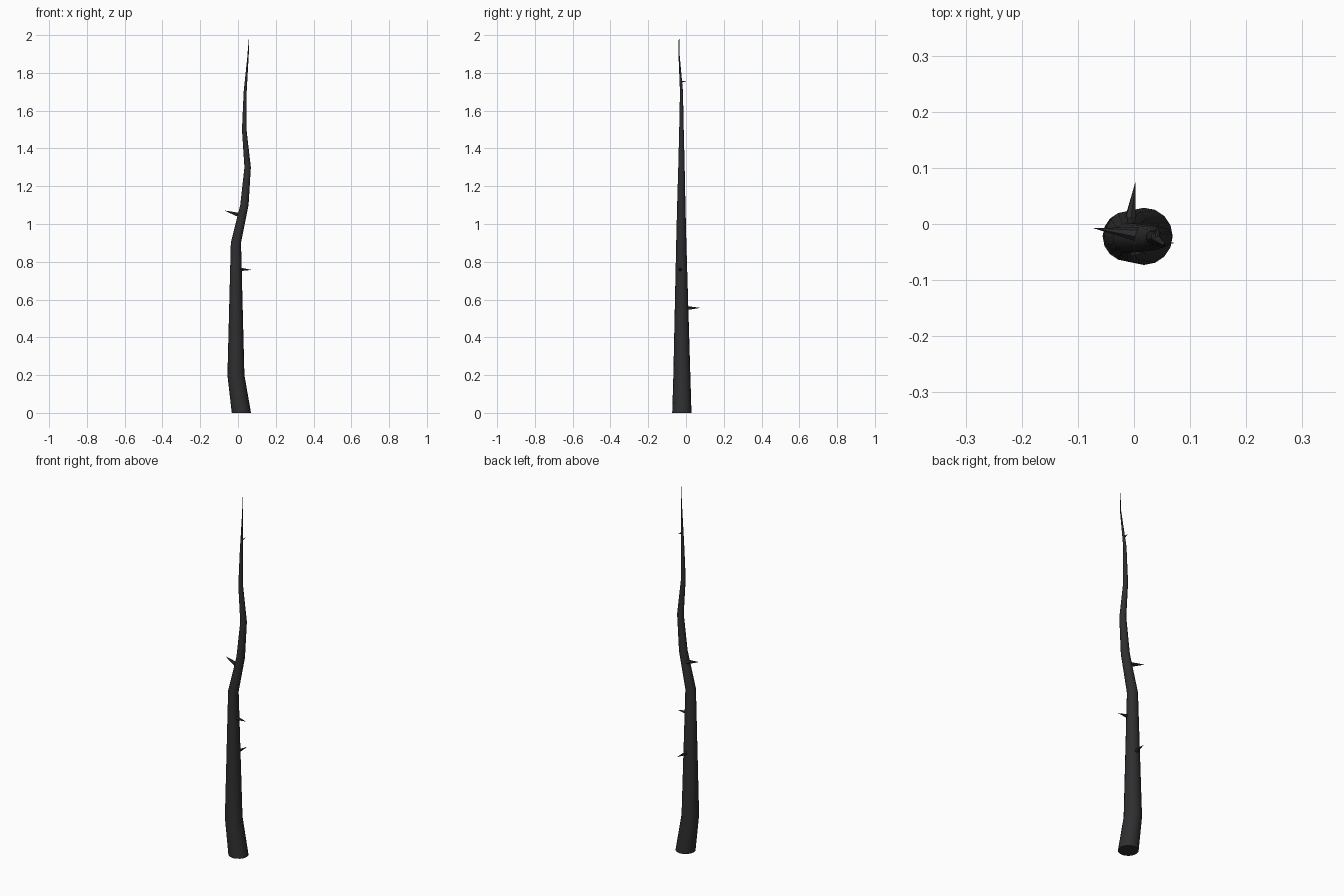
import bpy, bmesh, math
from mathutils import Vector

if "Cube" in bpy.data.objects:
    bpy.data.objects.remove(bpy.data.objects["Cube"])

bark = bpy.data.materials.new("dark_bark")
bark.diffuse_color = (0.028, 0.028, 0.03, 1)
bark.use_nodes = True
bark.node_tree.nodes["Principled BSDF"].inputs["Base Color"].default_value = bark.diffuse_color


def finish(name, bm):
    bmesh.ops.recalc_face_normals(bm, faces=bm.faces[:])
    mesh = bpy.data.meshes.new(name)
    bm.to_mesh(mesh)
    bm.free()
    mesh.materials.append(bark)
    obj = bpy.data.objects.new(name, mesh)
    bpy.context.collection.objects.link(obj)
    bpy.context.view_layer.objects.active = obj
    obj.select_set(True)
    bpy.ops.object.shade_smooth_by_angle(angle=math.radians(35))
    obj.select_set(False)


# Crooked tapering stem: horizontal rings lofted along (x, y, z, radius)
def stem(name, path, sides):
    bm = bmesh.new()
    rings = []
    for x, y, z, r in path:
        rings.append([bm.verts.new((x + r * math.cos(2 * math.pi * i / sides),
                                    y + r * math.sin(2 * math.pi * i / sides), z))
                      for i in range(sides)])
    for a, b in zip(rings, rings[1:]):
        for i in range(sides):
            j = (i + 1) % sides
            bm.faces.new((a[i], a[j], b[j], b[i]))
    bm.faces.new(rings[0])
    bm.faces.new(rings[-1])
    finish(name, bm)


# Thorn: slim cone from a point inside the stem to its tip
def thorn(name, base, tip, radius):
    base, tip = Vector(base), Vector(tip)
    axis = tip - base
    bm = bmesh.new()
    bmesh.ops.create_cone(bm, cap_ends=True, segments=6, radius1=radius,
                          radius2=0, depth=axis.length)
    rot = Vector((0, 0, 1)).rotation_difference(axis).to_matrix()
    for v in bm.verts:
        v.co = rot @ v.co + (base + tip) / 2
    finish(name, bm)


stem("stem", [
    (0.018, -0.022, 0.00, 0.051),
    (-0.011, -0.022, 0.20, 0.045),
    (-0.011, -0.025, 0.90, 0.027),
    (0.034, -0.025, 1.10, 0.022),
    (0.051, -0.024, 1.30, 0.017),
    (0.033, -0.024, 1.50, 0.012),
    (0.038, -0.024, 1.70, 0.008),
    (0.054, -0.037, 1.90, 0.003),
    (0.056, -0.037, 2.00, 0.0008),
], 16)

thorn("thorn_back", (-0.009, -0.005, 0.555), (0.003, 0.077, 0.556), 0.012)
thorn("thorn_right", (0.008, -0.030, 0.76), (0.073, -0.034, 0.757), 0.011)
thorn("thorn_left", (0.015, -0.020, 1.045), (-0.074, -0.007, 1.072), 0.014)
thorn("thorn_upper", (0.041, -0.028, 1.752), (0.044, 0.004, 1.757), 0.006)
